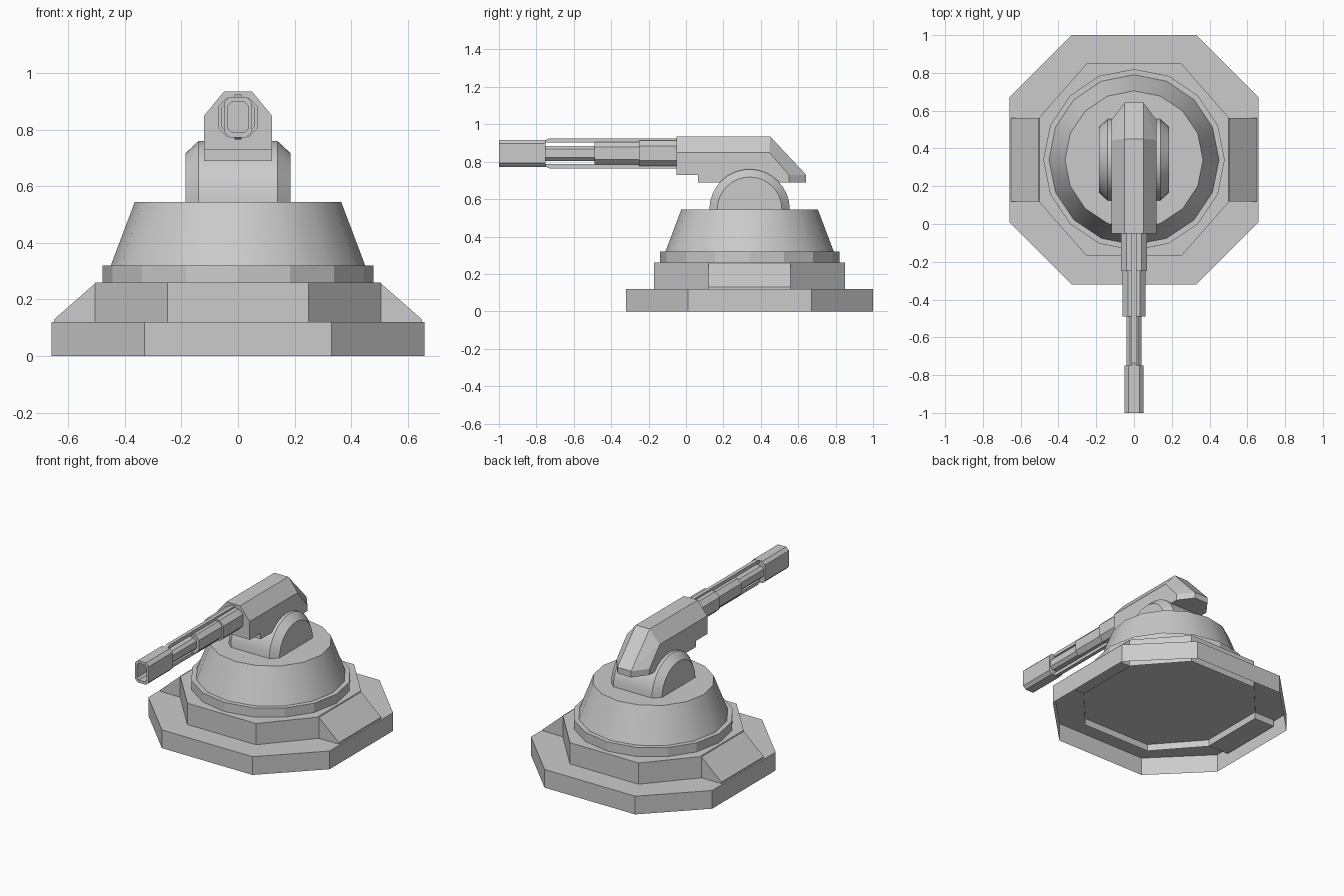
import bpy, bmesh, math

if "Cube" in bpy.data.objects:
    bpy.data.objects.remove(bpy.data.objects["Cube"])

CY = 0.34   # turret axis
BZ = 0.845  # barrel axis height


def finish(name, bm, smooth=False):
    bmesh.ops.recalc_face_normals(bm, faces=bm.faces)
    me = bpy.data.meshes.new(name)
    bm.to_mesh(me)
    bm.free()
    ob = bpy.data.objects.new(name, me)
    bpy.context.collection.objects.link(ob)
    if smooth:
        bpy.ops.object.select_all(action='DESELECT')
        bpy.context.view_layer.objects.active = ob
        ob.select_set(True)
        bpy.ops.object.shade_smooth_by_angle(angle=math.radians(30))
    return ob


def loft(name, rings, cap_start=True, cap_end=True, smooth=False):
    """Skin a list of equal-length closed rings of points."""
    bm = bmesh.new()
    vs = [[bm.verts.new(p) for p in r] for r in rings]
    n = len(vs[0])
    for a, b in zip(vs, vs[1:]):
        for i in range(n):
            j = (i + 1) % n
            bm.faces.new((a[i], a[j], b[j], b[i]))
    if cap_start:
        bm.faces.new(vs[0])
    if cap_end:
        bm.faces.new(vs[-1])
    return finish(name, bm, smooth)


def octagon(hx, hy, cx, cy):
    """Rectangle with half sizes hx, hy and flats ending at cx, cy."""
    return [(hx, -cy), (hx, cy), (cx, hy), (-cx, hy),
            (-hx, cy), (-hx, -cy), (-cx, -hy), (cx, -hy)]


def plan(pts, z):
    return [(x, y + CY, z) for x, y in pts]


def circle(r, n):
    return [(r * math.cos(2 * math.pi * i / n), r * math.sin(2 * math.pi * i / n))
            for i in range(n)]


def section(y, hx, hz, c):
    """Chamfered rectangular barrel section at y."""
    return [(x, y, BZ + z) for x, z in octagon(hx, hz, hx - c, hz - c)]


# Stepped base, open underneath
o = octagon(0.66, 0.66, 0.33, 0.33)
loft("base_plate", [plan(o, 0), plan(o, 0.12)], cap_start=False)
o = octagon(0.505, 0.51, 0.25, 0.22)
loft("base_step", [plan(o, 0.075), plan(o, 0.26)], cap_start=False)

# Side ramps
for s, side in ((1, "right"), (-1, "left")):
    prof = [(0.50, 0.075), (0.50, 0.262), (0.65, 0.13), (0.65, 0.075)]
    loft(side + "_ramp", [[(s * x, y, z) for x, z in prof] for y in (0.12, 0.56)])

# Turning ring and conical housing
c = circle(0.48, 16)
loft("turning_ring", [plan(c, 0.26), plan(c, 0.32)], cap_start=False)
loft("housing", [plan(circle(0.45, 16), 0.32), plan(circle(0.365, 16), 0.545)],
     cap_start=False, smooth=True)


# Half-round pivot drum with chamfered ends
def arch(x, r):
    return [(x, CY + r * math.cos(math.pi * i / 16), 0.545 + r * math.sin(math.pi * i / 16))
            for i in range(17)]


loft("pivot_drum", [arch(-0.185, 0.173), arch(-0.14, 0.215),
                    arch(0.14, 0.215), arch(0.185, 0.173)], smooth=True)

# Gun body: convex block with sloped, chamfered rear
bm = bmesh.new()
for s in (-1, 1):
    for x, y, z in ((0.12, -0.05, 0.73), (0.12, -0.05, 0.85), (0.05, -0.05, 0.935),
                    (0.12, 0.55, 0.73), (0.12, 0.445, 0.85), (0.05, 0.45, 0.935),
                    (0.05, 0.642, 0.73)):
        bm.verts.new((s * x, y, z))
bmesh.ops.convex_hull(bm, input=bm.verts)
bmesh.ops.dissolve_limit(bm, angle_limit=0.02, verts=bm.verts, edges=bm.edges)
finish("gun_body", bm)
foot = [(-0.12, 0.065), (0.12, 0.065), (0.12, 0.55), (0.05, 0.642), (-0.05, 0.642), (-0.12, 0.55)]
loft("gun_body_keel", [[(x, y, z) for x, y in foot] for z in (0.69, 0.73)])

# Barrel sections
for name, y0, y1, hx, hz, ch in (("barrel_rear", -0.05, -0.25, 0.07, 0.068, 0.03),
                                 ("barrel_middle", -0.25, -0.49, 0.06, 0.06, 0.027),
                                 ("barrel_front", -0.49, -0.76, 0.04, 0.04, 0.018)):
    loft(name, [section(y0, hx, hz, ch), section(y1, hx, hz, ch)])

# Hollow muzzle
loft("muzzle", [section(-0.75, 0.05, 0.072, 0.02), section(-1.0, 0.05, 0.072, 0.02),
                section(-1.0, 0.035, 0.055, 0.014), section(-0.88, 0.035, 0.055, 0.014)])

# Thin rails above and below the barrel
for s, side in ((1, "upper"), (-1, "lower")):
    prof = [(-0.04, 0.058), (-0.04, 0.08), (-0.73, 0.08), (-0.76, 0.068), (-0.76, 0.058)]
    loft(side + "_rail", [[(x, y, BZ + s * z) for y, z in prof] for x in (-0.012, 0.012)])
